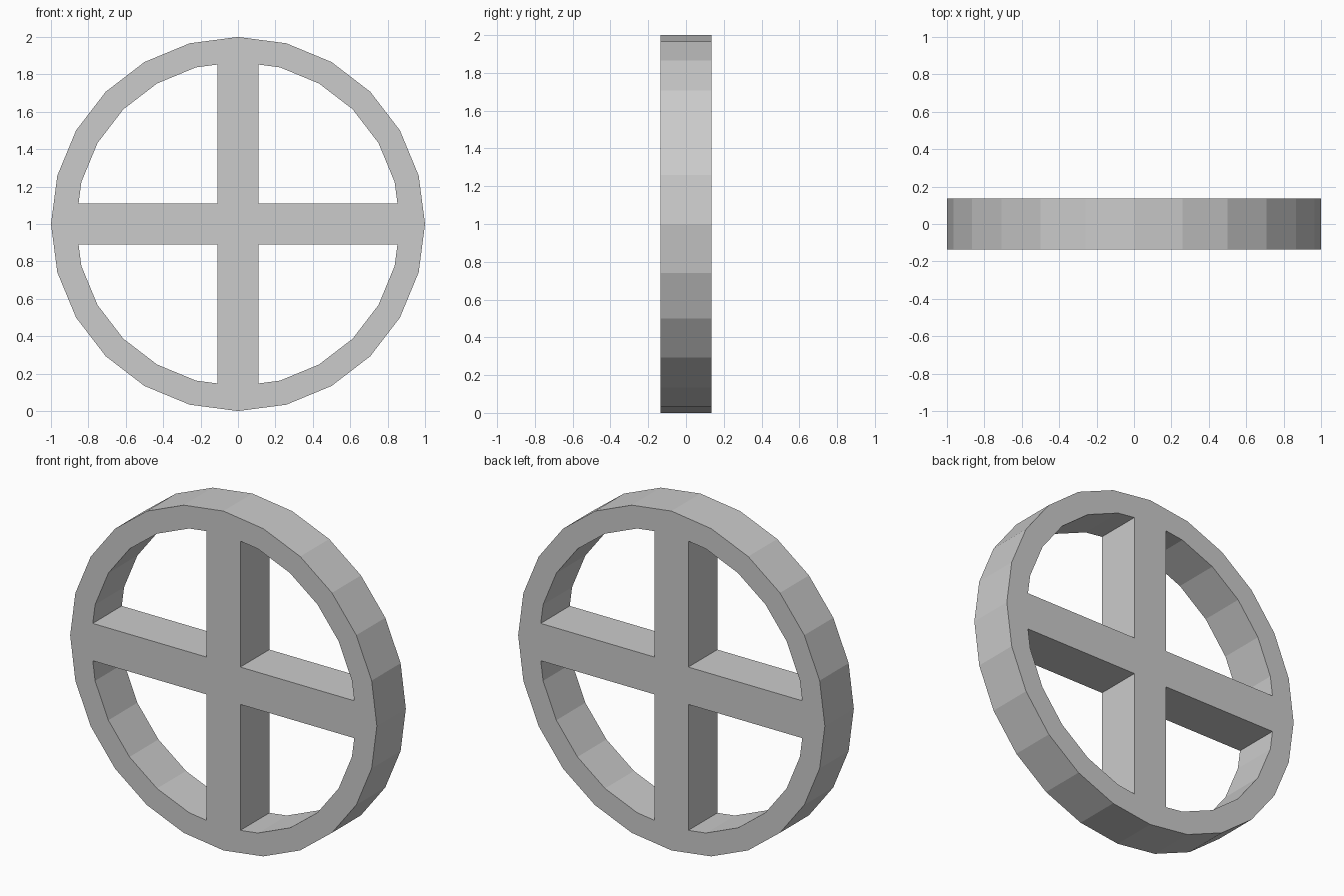
import bpy
from math import radians, sin, cos, tan, pi

if "Cube" in bpy.data.objects:
    bpy.data.objects.remove(bpy.data.objects["Cube"])

SIDES = 24
OUTER, INNER = 1.0, 0.867     # rim radii
HALF_SPOKE = 0.11             # half width of a spoke
HALF_DEPTH = 0.135


def add_outline(curve, points):
    """Add a closed straight-edged outline to the filled profile."""
    spline = curve.splines.new('POLY')
    spline.points.add(len(points) - 1)
    for p, (x, y) in zip(spline.points, points):
        p.co = (x, y, 0, 1)
    spline.use_cyclic_u = True
    spline.use_smooth = False


def ring_point(radius, i):
    a = 2 * pi * i / SIDES
    return radius * cos(a), radius * sin(a)


profile = bpy.data.curves.new("spoked_wheel", 'CURVE')
profile.dimensions = '2D'
profile.fill_mode = 'BOTH'
profile.extrude = HALF_DEPTH

# outer rim
add_outline(profile, [ring_point(OUTER, i) for i in range(SIDES)])

# four openings between the spokes
reach = INNER - HALF_SPOKE * tan(pi / SIDES)   # spoke edge meets the rim facet
opening = [(HALF_SPOKE, HALF_SPOKE), (reach, HALF_SPOKE)]
opening += [ring_point(INNER, i) for i in range(1, SIDES // 4)]
opening += [(HALF_SPOKE, reach)]
for _ in range(4):
    add_outline(profile, opening)
    opening = [(-y, x) for x, y in opening]

# stand the wheel upright and turn it into a mesh
wheel = bpy.data.objects.new("spoked_wheel", profile)
bpy.context.collection.objects.link(wheel)
wheel.location.z = OUTER
wheel.rotation_euler.x = radians(90)
wheel.select_set(True)
bpy.context.view_layer.objects.active = wheel
bpy.ops.object.convert(target='MESH')
bpy.ops.object.shade_flat()
